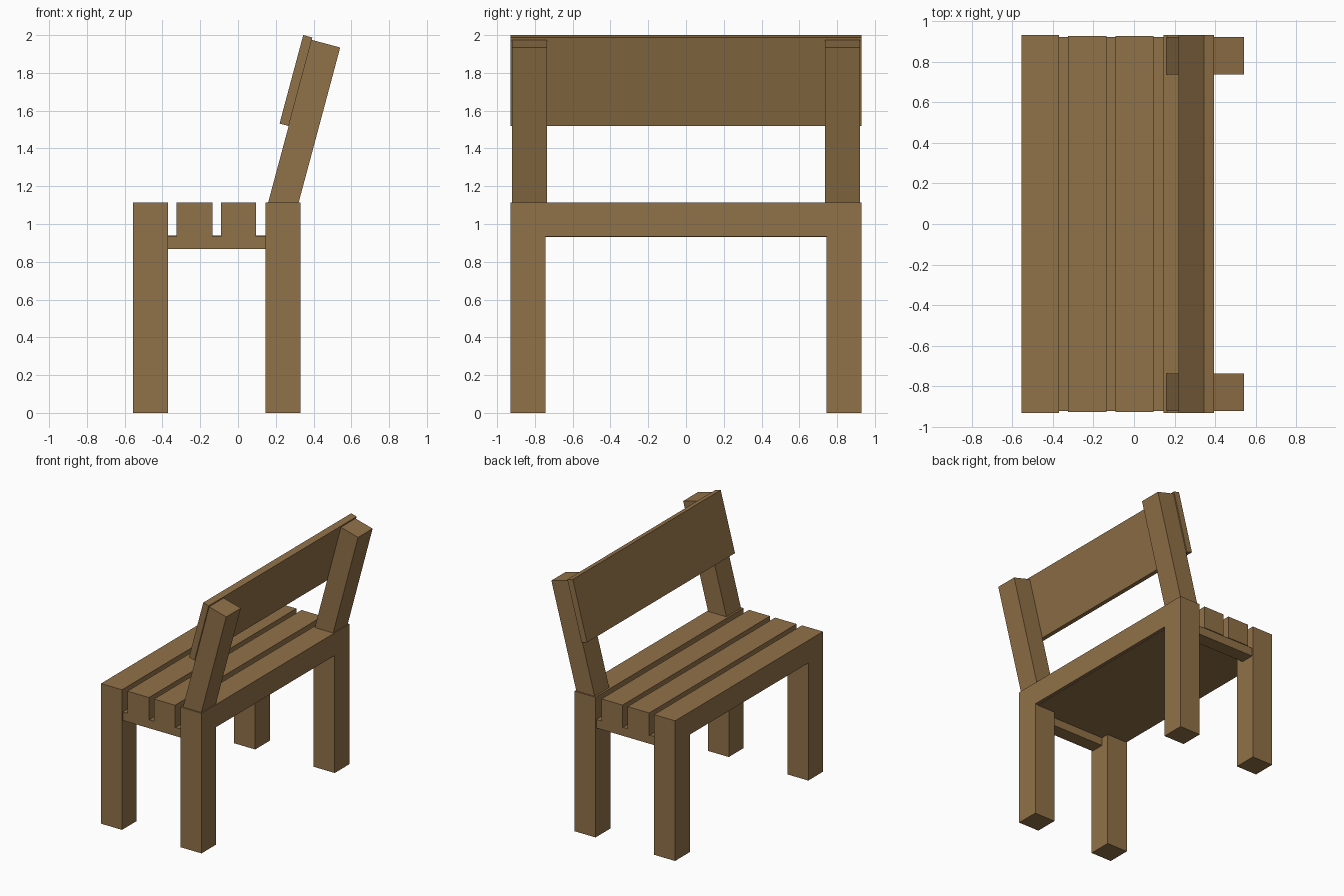
import bpy
import bmesh
from math import radians
from mathutils import Matrix, Vector

default = bpy.data.objects.get("Cube")
if default:
    bpy.data.objects.remove(default, do_unlink=True)

WOOD = (0.28, 0.165, 0.065, 1.0)
wood = bpy.data.materials.new("brown_wood")
wood.use_nodes = True
wood.diffuse_color = WOOD
wood.node_tree.nodes["Principled BSDF"].inputs["Base Color"].default_value = WOOD


def box(name, x, y, z, place=Matrix.Identity(4)):
    """Plank given by its (min, max) range on each axis, then placed."""
    low, high = (Vector(c) for c in zip(x, y, z))
    bm = bmesh.new()
    bmesh.ops.create_cube(bm, size=1)
    bmesh.ops.scale(bm, vec=high - low, verts=bm.verts)
    bmesh.ops.translate(bm, vec=(low + high) / 2, verts=bm.verts)
    bm.transform(place)
    mesh = bpy.data.meshes.new(name)
    bm.to_mesh(mesh)
    bm.free()
    mesh.materials.append(wood)
    obj = bpy.data.objects.new(name, mesh)
    bpy.context.collection.objects.link(obj)
    return obj


HALF = 0.93          # half length of the bench
SEAT, UNDER = 1.115, 0.935
front_x, back_x = (-0.555, -0.37), (0.145, 0.33)

# Seat planks; the outer two sit between and over the legs
for name, x in (("front_beam", front_x), ("back_beam", back_x)):
    box(name, x, (-HALF, HALF), (UNDER, SEAT))
for name, x in (("front_slat", (-0.325, -0.135)), ("back_slat", (-0.09, 0.095))):
    box(name, x, (-HALF + 0.003, HALF - 0.003), (UNDER, SEAT))

# Thin board closing the underside
box("under_board", (-0.53, 0.305), (-0.82, 0.82), (UNDER - 0.003, UNDER + 0.003))

# Backrest frame leaning away from the seat
lean = Matrix.Translation((0.16, 0, SEAT)) @ Matrix.Rotation(radians(15), 4, "Y")

# Legs, cross bars and backrest posts at both ends
for side, s in (("right", -1), ("left", 1)):
    def span(a, b):
        return tuple(sorted((s * a, s * b)))

    for name, x in (("front", front_x), ("back", back_x)):
        box(f"{name}_{side}_leg", x, span(0.745, HALF), (0, UNDER))
    box(f"{side}_cross_bar", (front_x[1], back_x[0]), span(0.81, 0.92), (0.867, UNDER))
    box(f"{side}_back_post", (0, 0.156), span(0.737, 0.92), (0, 0.89), lean)

# Backrest board
box("backrest_board", (-0.05, 0), (-HALF, HALF), (0.418, 0.903), lean)
